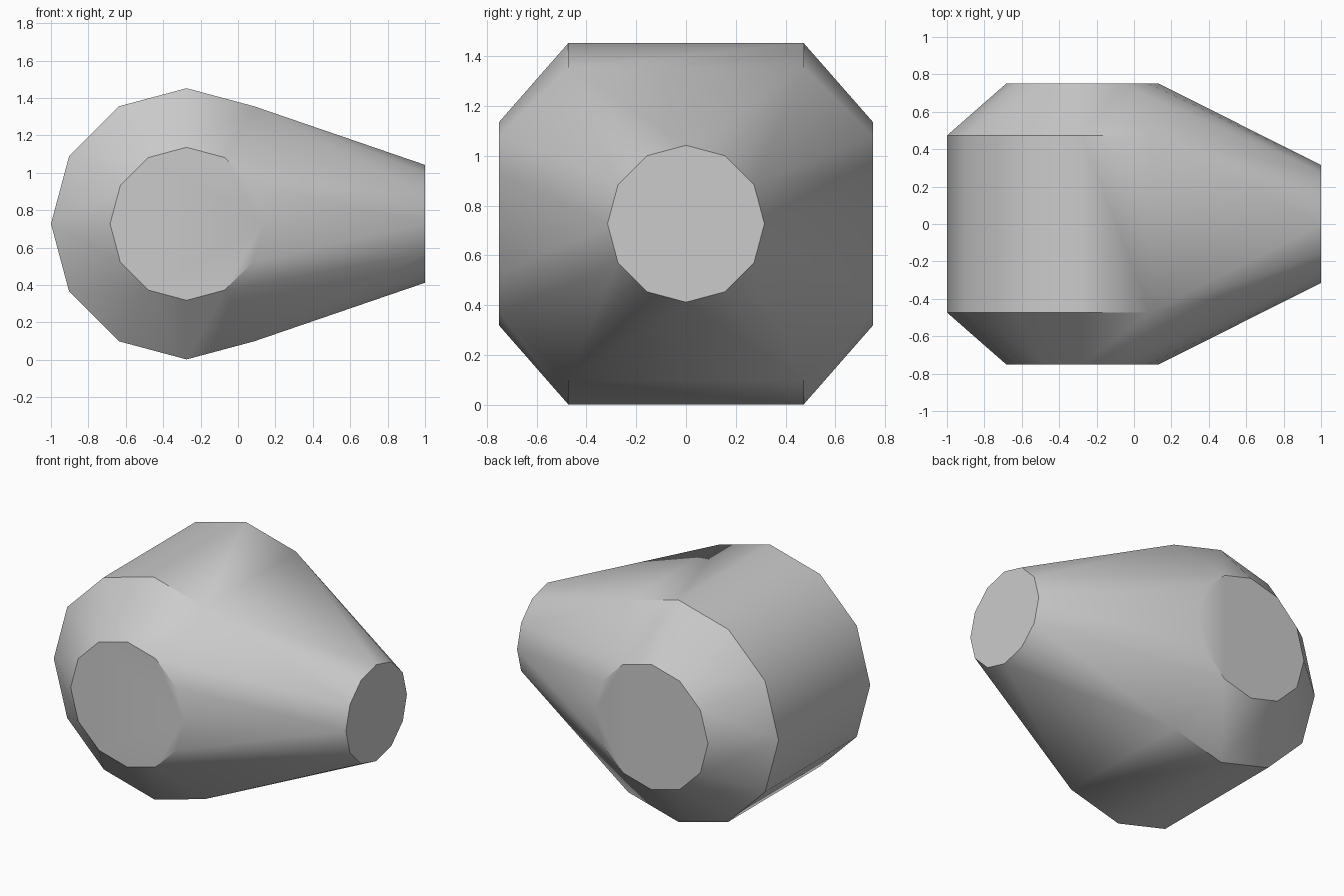
import bpy
import bmesh
from math import cos, sin, pi, radians

default_cube = bpy.data.objects.get("Cube")
if default_cube:
    bpy.data.objects.remove(default_cube, do_unlink=True)

SIDES = 12
CENTRE_X, CENTRE_Z = -0.275, 0.727

# Plain grey material
grey = bpy.data.materials.new("plain grey")
grey.use_nodes = True
colour = (0.6, 0.6, 0.6, 1)
grey.diffuse_color = colour
grey.node_tree.nodes["Principled BSDF"].inputs["Base Color"].default_value = colour


def ring(radius):
    """Offsets of a regular polygon with a corner at the top."""
    for i in range(SIDES):
        a = 2 * pi * i / SIDES
        yield radius * cos(a), radius * sin(a)


bm = bmesh.new()

# Barrel rims and the smaller end caps, mirrored front to back
for side in (-1, 1):
    for radius, depth in ((0.725, 0.473), (0.409, 0.75)):
        for u, v in ring(radius):
            bm.verts.new((CENTRE_X + u, side * depth, CENTRE_Z + v))

# Round flat nose at the tapered end
for u, v in ring(0.315):
    bm.verts.new((1, u, CENTRE_Z + v))

# Stretch a tight skin over the rings and merge its flat areas
bmesh.ops.convex_hull(bm, input=bm.verts[:])
bmesh.ops.delete(bm, geom=[v for v in bm.verts if not v.link_faces], context='VERTS')
bmesh.ops.dissolve_limit(bm, angle_limit=radians(0.5), verts=bm.verts[:], edges=bm.edges[:])
bmesh.ops.recalc_face_normals(bm, faces=bm.faces[:])

mesh = bpy.data.meshes.new("tapered_body")
bm.to_mesh(mesh)
bm.free()
mesh.materials.append(grey)
body = bpy.data.objects.new("tapered_body", mesh)
bpy.context.collection.objects.link(body)

# Smooth sides with crisp rims
bpy.ops.object.select_all(action='DESELECT')
body.select_set(True)
bpy.context.view_layer.objects.active = body
bpy.ops.object.shade_smooth_by_angle(angle=radians(35))
